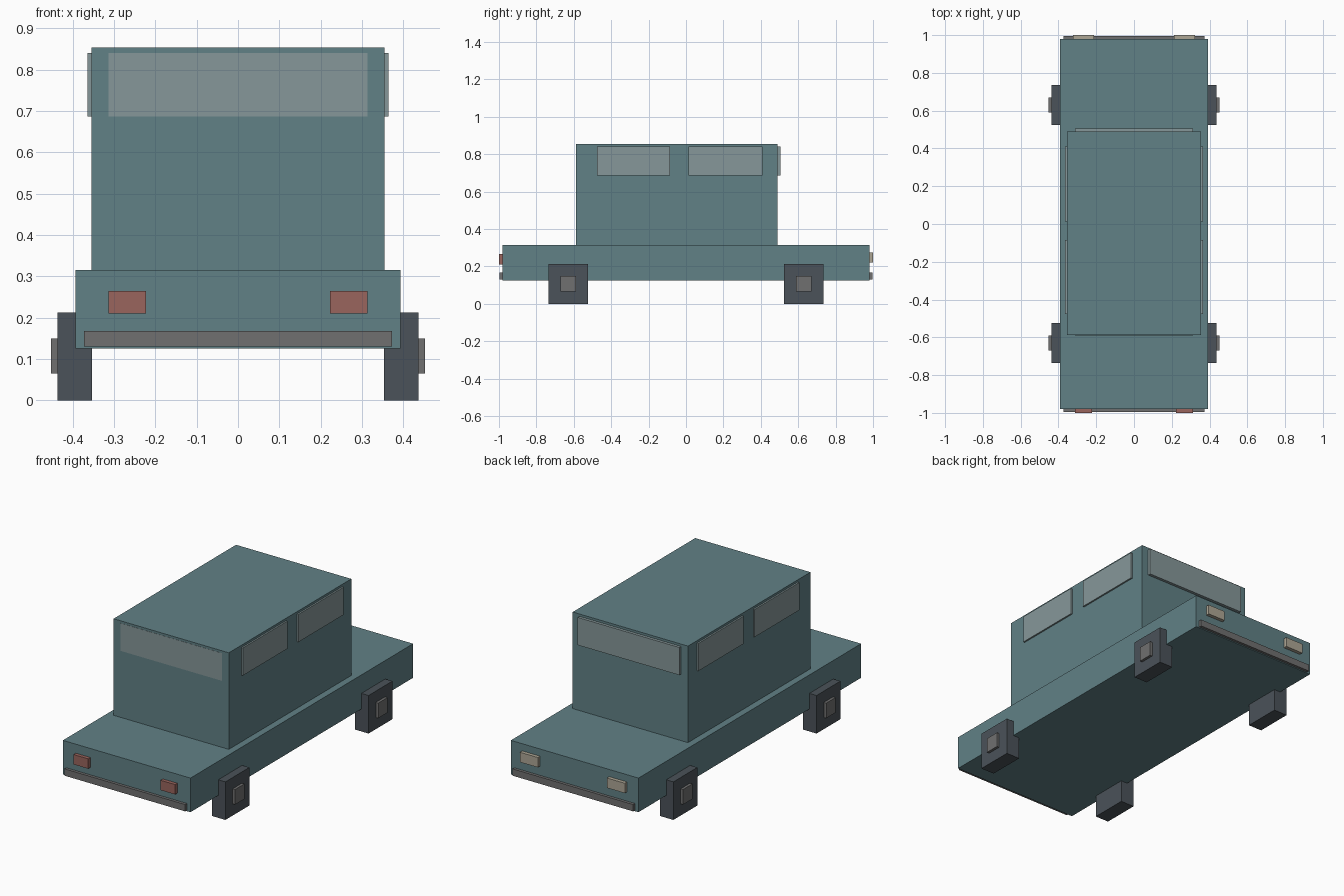
import bpy

if "Cube" in bpy.data.objects:
    bpy.data.objects.remove(bpy.data.objects["Cube"])


def material(name, rgb):
    mat = bpy.data.materials.new(name)
    mat.diffuse_color = (*rgb, 1)
    mat.use_nodes = True
    mat.node_tree.nodes["Principled BSDF"].inputs["Base Color"].default_value = mat.diffuse_color
    return mat


TEAL = material("teal_paint", (0.12, 0.22, 0.24))
GLASS = material("glass", (0.24, 0.31, 0.32))
RUBBER = material("rubber", (0.07, 0.085, 0.10))
METAL = material("metal", (0.16, 0.16, 0.16))
RED = material("red_lens", (0.32, 0.13, 0.11))
CREAM = material("cream_lens", (0.42, 0.38, 0.30))


def box(name, x, y, z, mat):
    """Box from (min, max) ranges on each axis."""
    ranges = (x, y, z)
    bpy.ops.mesh.primitive_cube_add(size=1, location=[(a + b) / 2 for a, b in ranges])
    ob = bpy.context.object
    ob.name = name
    ob.scale = [abs(b - a) for a, b in ranges]
    bpy.ops.object.transform_apply(location=False, rotation=False, scale=True)
    ob.data.materials.append(mat)
    return ob


# Lower body and cabin
box("body", (-0.393, 0.393), (-0.98, 0.98), (0.125, 0.315), TEAL)
box("cabin", (-0.355, 0.355), (-0.588, 0.49), (0.315, 0.853), TEAL)

# End windows: one nearly flush, one raised
WIN_Z = (0.686, 0.84)
box("window_flush", (-0.313, 0.313), (-0.589, -0.575), WIN_Z, GLASS)
box("window_raised", (-0.313, 0.313), (0.488, 0.506), WIN_Z, GLASS)

# Bumpers
box("bumper_tail", (-0.372, 0.372), (-0.996, -0.978), (0.13, 0.168), METAL)
box("bumper_nose", (-0.372, 0.372), (0.978, 0.996), (0.13, 0.168), METAL)

for side, s in (("left", -1), ("right", 1)):
    # Side windows
    for pos, y in (("a", (-0.477, -0.085)), ("b", (0.013, 0.41))):
        box(f"side_window_{pos}_{side}", (s * 0.353, s * 0.364), y, WIN_Z, GLASS)

    # Lamps
    box(f"tail_light_{side}", (s * 0.223, s * 0.313), (-1.0, -0.978), (0.21, 0.265), RED)
    box(f"headlight_{side}", (s * 0.213, s * 0.323), (0.978, 1.0), (0.22, 0.275), CREAM)

    # Square wheels with hub blocks
    for end, y in (("tail", -0.63), ("nose", 0.63)):
        box(f"wheel_{end}_{side}", (s * 0.353, s * 0.437), (y - 0.105, y + 0.105),
            (0, 0.212), RUBBER)
        box(f"hub_{end}_{side}", (s * 0.425, s * 0.452), (y - 0.041, y + 0.041),
            (0.065, 0.149), METAL)
